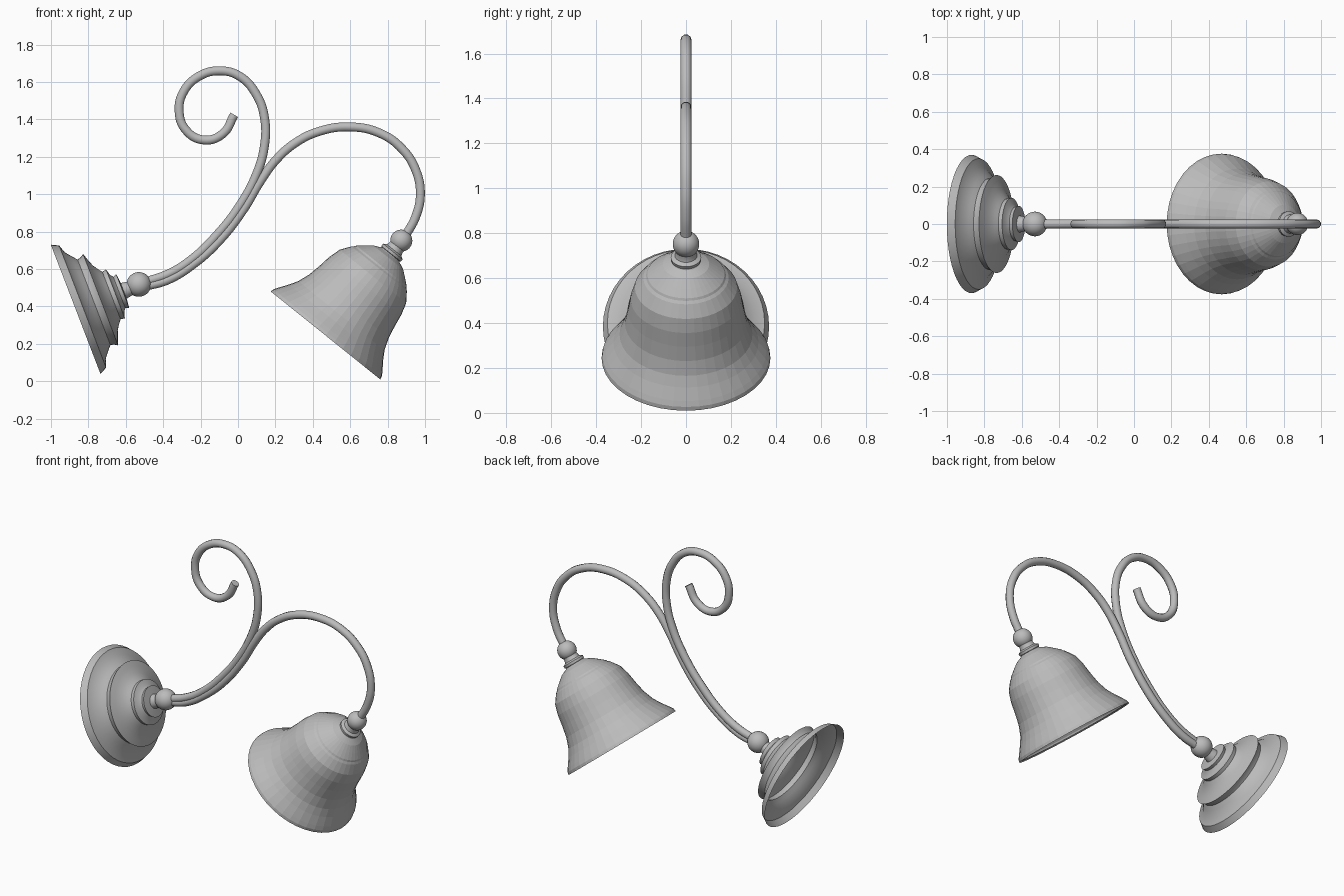
import bpy
import math
from mathutils import Vector

cube = bpy.data.objects.get("Cube")
if cube:
    bpy.data.objects.remove(cube, do_unlink=True)

metal = bpy.data.materials.new("grey_metal")
metal.use_nodes = True
GREY = (0.5, 0.5, 0.5, 1)
metal.diffuse_color = GREY
metal.node_tree.nodes["Principled BSDF"].inputs["Base Color"].default_value = GREY


def finish(obj, smooth_angle):
    obj.data.materials.clear()
    obj.data.materials.append(metal)
    bpy.ops.object.select_all(action='DESELECT')
    obj.select_set(True)
    bpy.context.view_layer.objects.active = obj
    if smooth_angle:
        bpy.ops.object.shade_smooth_by_angle(angle=math.radians(smooth_angle))


def lathe(name, centre, axis, profile, sides, smooth_angle):
    """Revolve (radius, distance) pairs around an axis in the XZ plane."""
    verts, faces = [], []
    for r, t in profile:
        for i in range(sides):
            a = math.tau * i / sides
            verts.append((r * math.cos(a), r * math.sin(a), t))
    for k in range(len(profile) - 1):
        for i in range(sides):
            j = (i + 1) % sides
            faces.append((k * sides + i, k * sides + j,
                          (k + 1) * sides + j, (k + 1) * sides + i))
    mesh = bpy.data.meshes.new(name)
    mesh.from_pydata(verts, [], faces)
    obj = bpy.data.objects.new(name, mesh)
    bpy.context.collection.objects.link(obj)
    obj.location = centre
    obj.rotation_euler = (0, math.atan2(axis[0], axis[1]), 0)
    finish(obj, smooth_angle)


def ball(name, x, z, radius):
    bpy.ops.mesh.primitive_uv_sphere_add(segments=32, ring_count=16,
                                         radius=radius, location=(x, 0, z))
    obj = bpy.context.object
    obj.name = name
    finish(obj, 40)


def tube(name, points, radius):
    """Round rod through (x, z) points."""
    curve = bpy.data.curves.new(name + "_path", 'CURVE')
    curve.dimensions = '3D'
    curve.bevel_depth = radius
    curve.bevel_resolution = 3
    curve.resolution_u = 8
    curve.use_fill_caps = True
    spline = curve.splines.new('BEZIER')
    spline.bezier_points.add(len(points) - 1)
    for bp, (x, z) in zip(spline.bezier_points, points):
        bp.co = Vector((x, 0, z))
        bp.handle_left_type = bp.handle_right_type = 'AUTO'
    path = bpy.data.objects.new(name + "_path", curve)
    bpy.context.collection.objects.link(path)
    bpy.context.view_layer.update()
    graph = bpy.context.evaluated_depsgraph_get()
    mesh = bpy.data.meshes.new_from_object(path.evaluated_get(graph))
    bpy.data.objects.remove(path, do_unlink=True)
    obj = bpy.data.objects.new(name, mesh)
    bpy.context.collection.objects.link(obj)
    finish(obj, 40)


# Stepped wall plate, open at the back
lathe("wall_plate", (-0.868, 0, 0.385), (0.934, 0.359),
      [(0.37, 0), (0.35, 0.04), (0.305, 0.055), (0.268, 0.085), (0.245, 0.105),
       (0.25, 0.125), (0.262, 0.143), (0.225, 0.155), (0.185, 0.17), (0.155, 0.19),
       (0.136, 0.205), (0.14, 0.228), (0.105, 0.238), (0.09, 0.25),
       (0.097, 0.27), (0.045, 0.275), (0.035, 0.33)], 48, 30)
ball("wall_ball", -0.53, 0.518, 0.066)

# Bell shade, open at the bottom
lathe("bell_shade", (0.468, 0, 0.245), (0.626, 0.78),
      [(0.365, 0.008), (0.376, 0), (0.372, 0.018), (0.358, 0.04), (0.323, 0.09),
       (0.296, 0.135), (0.272, 0.2), (0.258, 0.27), (0.247, 0.34), (0.228, 0.405),
       (0.19, 0.458), (0.178, 0.468), (0.172, 0.478), (0.14, 0.505),
       (0.103, 0.535), (0.065, 0.552), (0.055, 0.565)], 40, 0)
lathe("shade_collar", (0.468, 0, 0.245), (0.626, 0.78),
      [(0.05, 0.55), (0.066, 0.56), (0.068, 0.575), (0.05, 0.585),
       (0.045, 0.6), (0.045, 0.63)], 32, 30)
ball("shade_ball", 0.873, 0.752, 0.059)

# Arm carrying the shade
tube("lamp_arm",
     [(-0.5, 0.507), (-0.38, 0.54), (-0.24, 0.625), (-0.1, 0.752), (0.03, 0.92),
      (0.12, 1.07), (0.2, 1.18), (0.3, 1.27), (0.43, 1.335), (0.6, 1.36),
      (0.76, 1.326), (0.88, 1.24), (0.95, 1.13), (0.975, 1.0), (0.95, 0.88),
      (0.89, 0.77)], 0.025)

# Decorative scroll
tube("scroll_arm",
     [(-0.5, 0.53), (-0.37, 0.575), (-0.25, 0.65), (-0.11, 0.785), (0.01, 0.94),
      (0.1, 1.11), (0.14, 1.25), (0.143, 1.4), (0.1, 1.53), (0.01, 1.63),
      (-0.1, 1.66), (-0.21, 1.63), (-0.29, 1.55), (-0.315, 1.45),
      (-0.28, 1.345), (-0.18, 1.29), (-0.08, 1.325), (-0.02, 1.425)], 0.025)
